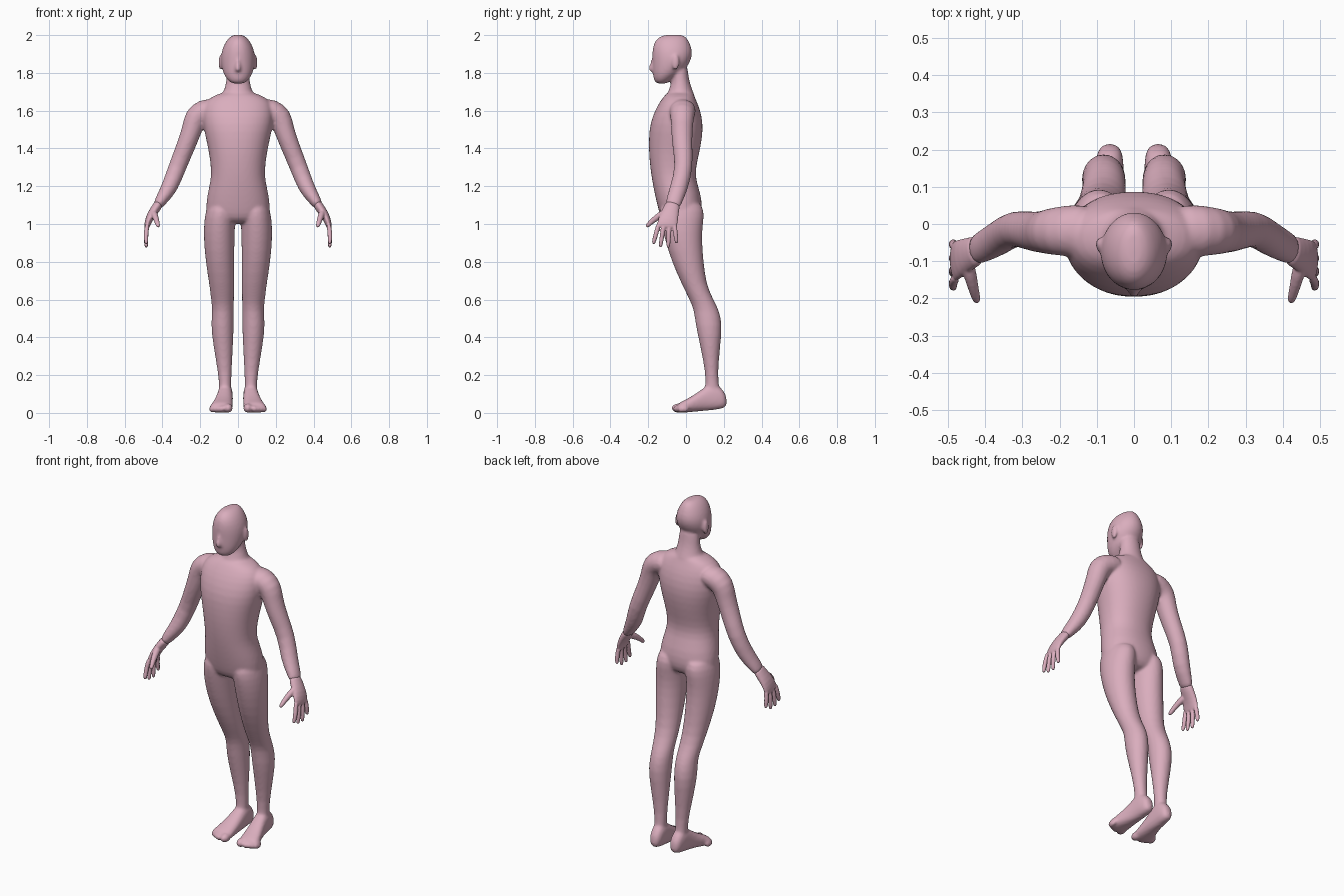
import bpy, bmesh, math
from mathutils import Vector, Matrix

skin = bpy.data.materials.new("pink_skin")
skin.diffuse_color = (0.70, 0.42, 0.51, 1)


def loft(bm, rings, n=24, p=2.0):
    """Skin a closed tube through rings of (centre, half-axis u, half-axis v)."""
    loops = []
    for c, u, v in rings:
        loop = []
        for i in range(n):
            a = 2 * math.pi * i / n
            ca, sa = math.cos(a), math.sin(a)
            cu = math.copysign(abs(ca) ** (2 / p), ca)
            sv = math.copysign(abs(sa) ** (2 / p), sa)
            loop.append(bm.verts.new(Vector(c) + Vector(u) * cu + Vector(v) * sv))
        loops.append(loop)
    for a, b in zip(loops, loops[1:]):
        for i in range(n):
            j = (i + 1) % n
            bm.faces.new((a[i], a[j], b[j], b[i]))
    bm.faces.new(loops[0])
    bm.faces.new(loops[-1])


def stack(bm, rows, s=1, p=2.0):
    """Upright loft; rows are (z, x centre, half width, y front, y back)."""
    loft(bm, [((s * x, (f + b) / 2, z), (w, 0, 0), (0, (b - f) / 2, 0))
              for z, x, w, f, b in rows], p=p)


def tube(bm, rows, s=1, n=24):
    """Loft along a path; rows are (x, y, z, half thickness, half depth)."""
    pts = [Vector((s * r[0], r[1], r[2])) for r in rows]
    rings = []
    for i, r in enumerate(rows):
        t = (pts[min(i + 1, len(pts) - 1)] - pts[max(i - 1, 0)]).normalized()
        v = Vector((0, 1, 0))
        v = (v - t * v.dot(t)).normalized()
        rings.append((pts[i], v.cross(t) * r[3], v * r[4]))
    loft(bm, rings, n)


def ball(bm, centre, size):
    m = Matrix.Translation(centre) @ Matrix.Diagonal((*size, 1))
    bmesh.ops.create_uvsphere(bm, u_segments=16, v_segments=10, radius=1, matrix=m)


def finish(name, bm, voxel, smooth):
    """Fuse the overlapping parts into one smooth skin."""
    bmesh.ops.recalc_face_normals(bm, faces=bm.faces)
    me = bpy.data.meshes.new(name)
    bm.to_mesh(me)
    bm.free()
    me.materials.append(skin)
    ob = bpy.data.objects.new(name, me)
    bpy.context.collection.objects.link(ob)
    ob.modifiers.new("round", 'SUBSURF').levels = 1
    r = ob.modifiers.new("fuse", 'REMESH')
    r.mode, r.voxel_size, r.use_smooth_shade = 'VOXEL', voxel, True
    m = ob.modifiers.new("soften", 'SMOOTH')
    m.factor, m.iterations = 0.5, smooth


body = bmesh.new()

# torso from neck base to crotch
stack(body, [
    (1.70, 0, .07, -.09, .035), (1.685, 0, .115, -.11, .042),
    (1.66, 0, .165, -.13, .052), (1.61, 0, .19, -.162, .075),
    (1.53, 0, .188, -.192, .092), (1.45, 0, .17, -.198, .086),
    (1.37, 0, .153, -.197, .07), (1.29, 0, .143, -.189, .051),
    (1.23, 0, .145, -.18, .054), (1.156, 0, .164, -.166, .08),
    (1.08, 0, .172, -.148, .088), (1.03, 0, .165, -.133, .075),
    (1.0, 0, .12, -.10, .04)], p=2.2)

# neck
stack(body, [
    (1.85, 0, .055, -.08, .008), (1.79, 0, .06, -.075, .012),
    (1.74, 0, .064, -.078, .022), (1.69, 0, .08, -.10, .042),
    (1.64, 0, .11, -.12, .06)])

# head, nose and ears
stack(body, [
    (2.003, 0, .02, -.11, -.02), (1.99, 0, .045, -.145, .002),
    (1.96, 0, .07, -.172, .02), (1.91, 0, .09, -.18, .038),
    (1.86, 0, .092, -.178, .025), (1.815, 0, .084, -.178, -.005),
    (1.78, 0, .07, -.174, -.05), (1.757, 0, .05, -.168, -.085),
    (1.742, 0, .03, -.155, -.10)])
stack(body, [
    (1.89, 0, .010, -.18, -.14), (1.85, 0, .013, -.19, -.14),
    (1.82, 0, .018, -.203, -.14), (1.805, 0, .016, -.195, -.14)])

for s in (-1, 1):
    ball(body, (s * .092, -.055, 1.855), (.012, .02, .042))

    # arm from collar to wrist
    tube(body, [
        (.10, -.02, 1.615, .05, .075), (.18, -.018, 1.60, .068, .07),
        (.228, -.02, 1.565, .063, .062), (.243, -.022, 1.50, .053, .057),
        (.277, -.02, 1.41, .05, .053), (.322, -.008, 1.30, .047, .047),
        (.362, -.038, 1.19, .045, .048), (.405, -.06, 1.13, .033, .043),
        (.432, -.075, 1.085, .025, .042)], s)

    # leg from hip to ankle
    stack(body, [
        (1.13, .085, .065, -.12, .07), (1.07, .092, .08, -.145, .10),
        (1.0, .098, .083, -.132, .09), (.92, .10, .082, -.113, .084),
        (.80, .096, .076, -.076, .093), (.68, .086, .066, -.022, .108),
        (.60, .082, .061, .018, .145), (.546, .079, .057, .042, .175),
        (.467, .083, .061, .05, .193), (.36, .079, .053, .074, .182),
        (.20, .069, .034, .106, .167), (.13, .068, .033, .10, .178),
        (.07, .068, .03, .10, .18)], s)

    # foot, rows are (y, x, half width, sole, top)
    foot = [(.217, .065, .018, .035, .08), (.195, .065, .036, .022, .13),
            (.14, .067, .04, .014, .165), (.09, .07, .043, .01, .13),
            (.03, .08, .052, .005, .086), (-.02, .088, .06, 0, .062),
            (-.048, .09, .056, 0, .048)]
    loft(body, [((s * x, y, (a + b) / 2), (w, 0, 0), (0, 0, (b - a) / 2))
                for y, x, w, a, b in foot], p=2.4)

    # toes: one big, four small
    ball(body, (s * .052, -.042, .025), (.025, .036, .025))
    for i in range(4):
        ball(body, (s * (.087 + .018 * i), -.042 + .009 * i, .021), (.012, .03, .02))

    # hand: palm, fingers and thumb
    hand = bmesh.new()
    tube(hand, [
        (.415, -.068, 1.115, .026, .04), (.437, -.078, 1.08, .025, .043),
        (.465, -.09, 1.04, .022, .05), (.48, -.10, 1.0, .017, .055),
        (.484, -.102, .975, .012, .052)], s)
    for y0, y1, z in ((-.143, -.172, .893), (-.115, -.135, .876),
                      (-.088, -.094, .874), (-.062, -.05, .898)):
        tube(hand, [(.478, y0, 1.01, .013, .013), (.488, (y0 + y1) / 2, .95, .013, .013),
                    (.486, y1, z + .008, .011, .011), (.485, y1, z, .006, .006)], s, 12)
    tube(hand, [
        (.452, -.09, 1.07, .02, .022), (.44, -.14, 1.045, .018, .02),
        (.43, -.18, 1.015, .014, .014), (.423, -.205, .99, .012, .012),
        (.421, -.21, .984, .006, .006)], s, 12)
    finish("left_hand" if s > 0 else "right_hand", hand, .004, 3)

finish("body", body, .008, 6)
